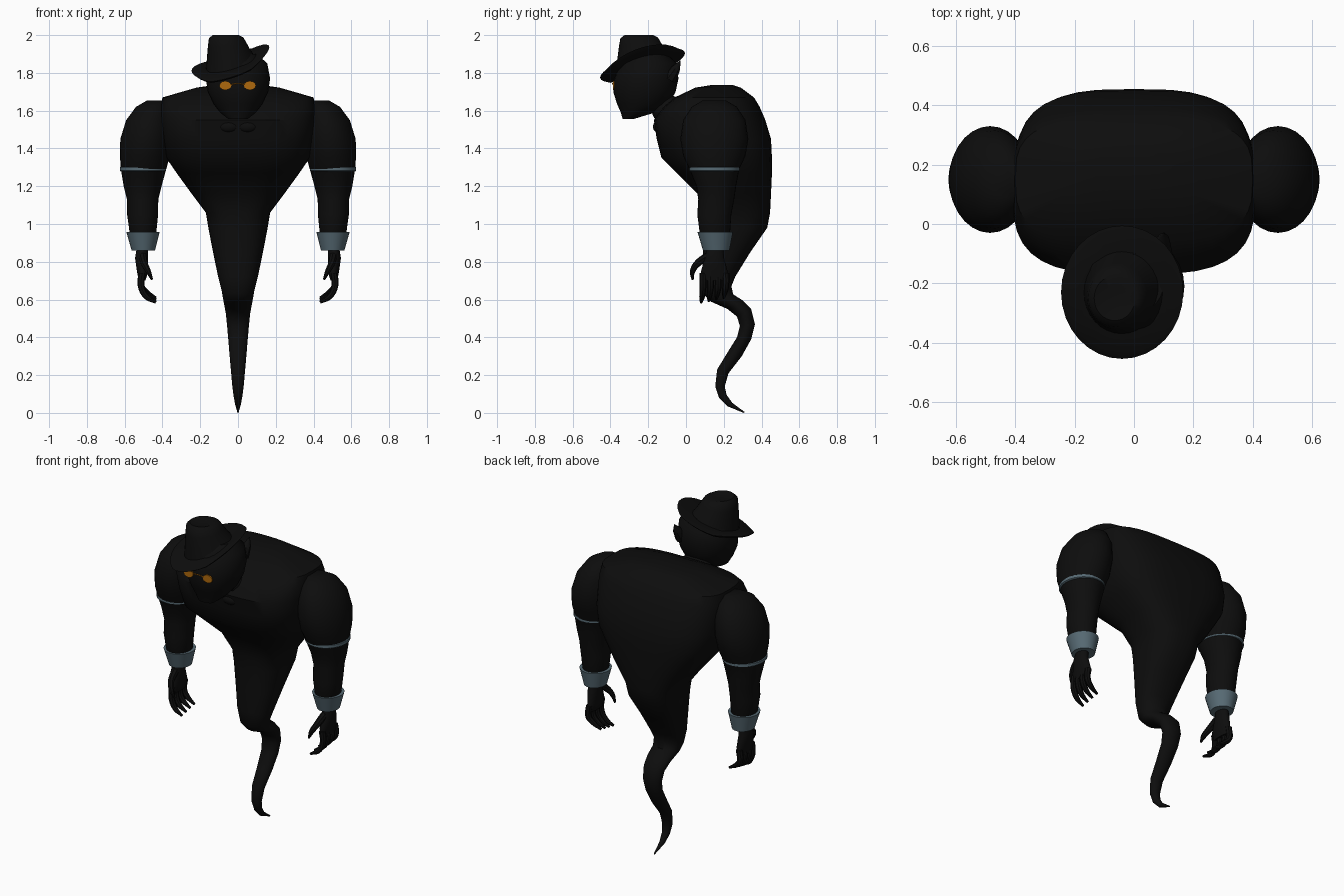
import bpy, bmesh
from math import sin, cos, pi, radians
from mathutils import Vector

cube = bpy.data.objects.get("Cube")
if cube:
    bpy.data.objects.remove(cube)


def material(name, rgb):
    m = bpy.data.materials.new(name)
    m.use_nodes = True
    m.diffuse_color = (*rgb, 1)
    m.node_tree.nodes["Principled BSDF"].inputs["Base Color"].default_value = (*rgb, 1)
    return m


BLACK = material("soft black", (.004, .004, .004))
STEEL = material("steel grey", (.095, .145, .175))
AMBER = material("amber", (.42, .14, .004))


def finish(obj, mat):
    obj.data.materials.append(mat)
    bpy.ops.object.select_all(action='DESELECT')
    obj.select_set(True)
    bpy.context.view_layer.objects.active = obj
    bpy.ops.object.shade_smooth_by_angle(angle=radians(42))
    return obj


def spow(v, e):
    return (1 if v >= 0 else -1) * abs(v) ** e


def loft(name, rings, mat, sides=28):
    """Skin closed rings, each (centre, half axis u, half axis v, squareness)."""
    bm = bmesh.new()
    loops = []
    for c, u, v, n in rings:
        angles = [2 * pi * i / sides for i in range(sides)]
        loops.append([bm.verts.new(c + u * spow(cos(a), 2 / n) + v * spow(sin(a), 2 / n))
                      for a in angles])
    for a, b in zip(loops, loops[1:]):
        for i in range(sides):
            j = (i + 1) % sides
            bm.faces.new((a[i], a[j], b[j], b[i]))
    bm.faces.new(loops[0])
    bm.faces.new(loops[-1])
    bmesh.ops.recalc_face_normals(bm, faces=bm.faces)
    mesh = bpy.data.meshes.new(name)
    bm.to_mesh(mesh)
    bm.free()
    obj = bpy.data.objects.new(name, mesh)
    bpy.context.collection.objects.link(obj)
    return finish(obj, mat)


def side_ring(yf, zf, yb, zb, hw, square=0):
    """Ring spanning a front and a back point of the side outline."""
    f, b = Vector((0, yf, zf)), Vector((0, yb, zb))
    return (f + b) / 2, Vector((hw, 0, 0)), (b - f) / 2, 2 + square * min(1, hw / .4)


def flat_ring(z, cx, cy, rx, ry):
    return Vector((cx, cy, z)), Vector((rx, 0, 0)), Vector((0, ry, 0)), 2


def tube(name, points, mat):
    """Tapered round strand through (x, y, z, radius) points."""
    cu = bpy.data.curves.new(name, 'CURVE')
    cu.dimensions = '3D'
    cu.bevel_depth = 1
    cu.bevel_resolution = 2
    cu.resolution_u = 5
    cu.use_fill_caps = True
    sp = cu.splines.new('BEZIER')
    sp.bezier_points.add(len(points) - 1)
    for bp, (x, y, z, r) in zip(sp.bezier_points, points):
        bp.co = (x, y, z)
        bp.radius = r
        bp.handle_left_type = bp.handle_right_type = 'AUTO'
    obj = bpy.data.objects.new(name, cu)
    bpy.context.collection.objects.link(obj)
    bpy.ops.object.select_all(action='DESELECT')
    obj.select_set(True)
    bpy.context.view_layer.objects.active = obj
    bpy.ops.object.convert(target='MESH')
    return finish(bpy.context.object, mat)


def ellipsoid(name, loc, scale, mat):
    bpy.ops.mesh.primitive_uv_sphere_add(segments=16, ring_count=10, location=loc)
    obj = bpy.context.object
    obj.name = name
    obj.scale = scale
    return finish(obj, mat)


# Hunched torso: height, front y, back y, half width
torso = [(1.735, .13, .25, .13), (1.722, .05, .29, .22), (1.67, -.06, .36, .4),
         (1.62, -.12, .39, .41), (1.55, -.17, .42, .41), (1.45, -.155, .45, .4),
         (1.35, -.13, .455, .38), (1.27, -.05, .455, .325), (1.16, .06, .45, .245),
         (1.06, .085, .445, .17), (.98, .09, .43, .157), (.85, .09, .34, .132),
         (.72, .085, .26, .105)]
rings = [side_ring(f, z, b, z, w, 1.2) for z, f, b, w in torso]
# Curling tail: front-lower point, back-upper point, half width
tail = [(.09, .63, .24, .67, .087), (.13, .59, .25, .628, .08), (.22, .55, .3, .595, .073),
        (.27, .51, .345, .55, .065), (.285, .46, .365, .47, .058),
        (.27, .4, .345, .39, .052), (.22, .32, .295, .3, .045),
        (.165, .23, .225, .21, .037), (.155, .14, .205, .14, .03),
        (.175, .08, .215, .095, .023), (.22, .035, .245, .053, .015),
        (.305, 0, .31, .005, .003)]
loft("body_and_tail", rings + [side_ring(*t) for t in tail], BLACK, 36)

# Head and neck: height, front y, back y, half width
head = [(1.555, -.335, -.28, .05), (1.59, -.345, -.165, .095), (1.635, -.365, -.09, .13),
        (1.7, -.385, -.055, .16), (1.77, -.38, -.04, .17), (1.85, -.35, -.05, .155),
        (1.9, -.3, -.1, .1)]
loft("head", [side_ring(f, z, b, z, w) for z, f, b, w in head], BLACK)
ellipsoid("neck", (0, -.09, 1.6), (.11, .09, .08), BLACK)
tube("back_tuft", [(.09, -.09, 1.77, .04), (.097, -.055, 1.82, .025),
                   (.1, -.03, 1.865, .002)], BLACK)

# Hat: radius and height above the brim plane, tilted with upturned sides
hat = [(.1, -.02), (.19, -.012), (.208, 0), (.19, .008), (.128, .012),
       (.116, .06), (.103, .11), (.092, .145), (.07, .16), (.035, .152)]
rings = []
for r, h in hat:
    k = max(0, h) / .16
    flat = 1 - k
    rings.append((Vector((-.04 - .025 * k, -.23 - .02 * k, 1.84 + h)),
                  Vector((r * .99, 0, .3 * r * flat)),
                  Vector((0, r * 1.08, .31 * r * flat)), 2))
hat_obj = loft("hat", rings, BLACK, 32)
for v in hat_obj.data.vertices:
    dx = v.co.x + .04
    if abs(dx) > .11:
        v.co.z += .35 * (abs(dx) - .11)

# Glasses
for side, x in (("left", .063), ("right", -.067)):
    bpy.ops.mesh.primitive_cylinder_add(vertices=12, radius=1, depth=2, location=(x, -.382, 1.733),
                                        rotation=(pi / 2, 0, 0))
    lens = bpy.context.object
    lens.name = side + "_lens"
    lens.scale = (.032, .024, .004)
    finish(lens, AMBER)
tube("glasses_bridge", [(-.04, -.385, 1.738, .003), (0, -.389, 1.744, .003),
                        (.036, -.385, 1.738, .003)], AMBER)

# Arms and hands, mirrored: height, centre x, centre y, half width, half depth
arm = [(1.655, .43, .15, .05, .06), (1.62, .45, .15, .09, .12), (1.55, .47, .15, .122, .165),
       (1.45, .485, .15, .138, .18), (1.36, .493, .15, .132, .165), (1.29, .5, .15, .12, .132),
       (1.2, .505, .16, .1, .105), (1.13, .505, .16, .083, .095), (1.05, .505, .15, .082, .09),
       (.95, .503, .153, .07, .08), (.87, .502, .155, .04, .05)]
band = [(1.278, .503, .15, .116, .126), (1.283, .503, .15, .123, .134),
        (1.299, .503, .15, .123, .134), (1.304, .503, .15, .116, .126)]
cuff = [(.957, .503, .155, .075, .08), (.957, .503, .155, .088, .094),
        (.86, .501, .16, .062, .07), (.86, .501, .16, .05, .056)]
palm = [(.88, .505, .155, .03, .04), (.82, .511, .15, .034, .052),
        (.75, .505, .15, .03, .07), (.7, .508, .15, .018, .068)]
for side, s in (("left", 1), ("right", -1)):
    for part, rows, mat in (("arm", arm, BLACK), ("arm_band", band, STEEL),
                            ("cuff", cuff, STEEL), ("palm", palm, BLACK)):
        loft(f"{side}_{part}", [flat_ring(z, s * x, y, a, b) for z, x, y, a, b in rows], mat)
    for i in range(4):
        y = .09 + .04 * i
        drop = .008 * i
        tube(f"{side}_finger_{i + 1}",
             [(s * .508, y, .74, .019), (s * .512, y, .67, .018),
              (s * .485, y - .005, .615 + drop, .015),
              (s * .435, y - .01, .585 + drop, .007)], BLACK)
    tube(f"{side}_thumb", [(s * .505, .115, .83, .022), (s * .495, .06, .79, .019),
                           (s * .475, .035, .75, .015), (s * .455, .035, .705, .006)], BLACK)
    # Small collar flap under the chin
    ellipsoid(f"{side}_collar_flap", (s * .05, -.15, 1.515), (.05, .025, .03), BLACK)
